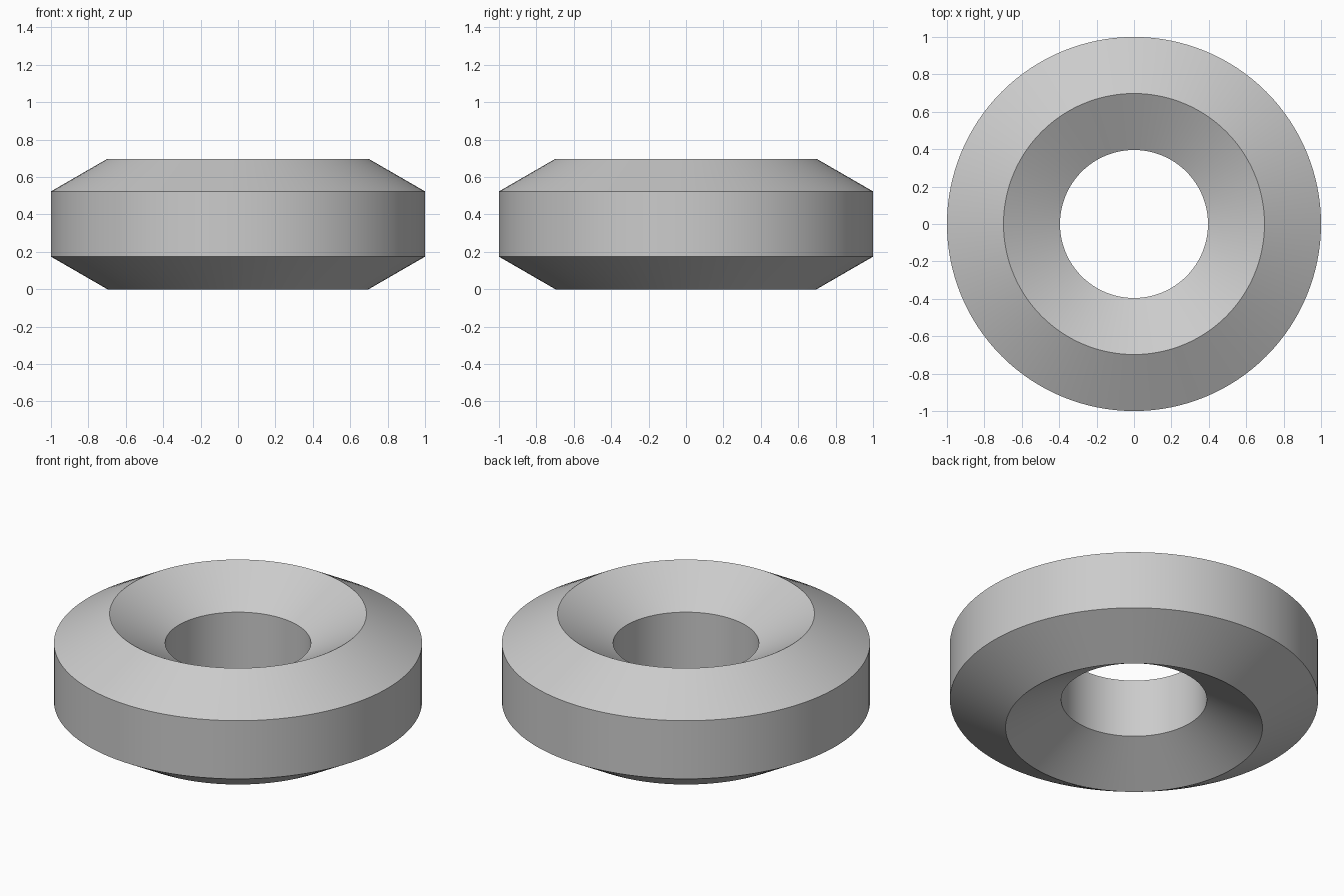
import bpy
import bmesh
from math import sin, cos, pi, sqrt

cube = bpy.data.objects.get("Cube")
if cube:
    bpy.data.objects.remove(cube, do_unlink=True)

SIDES = 6
SEGMENTS = 128
RING = 4 / (4 + sqrt(3))   # ring radius, twice the tube radius
TUBE = RING / 2

# Plain grey material
grey = bpy.data.materials.new("light_grey")
grey.use_nodes = True
colour = (0.6, 0.6, 0.6, 1)
grey.diffuse_color = colour
grey.node_tree.nodes["Principled BSDF"].inputs["Base Color"].default_value = colour

# Hexagonal section, standing on a corner, spun about the z axis
bm = bmesh.new()
angles = [pi / 2 + 2 * pi * i / SIDES for i in range(SIDES)]
section = [bm.verts.new((RING + TUBE * cos(a), 0, TUBE + TUBE * sin(a))) for a in angles]
edges = [bm.edges.new((section[i - 1], section[i])) for i in range(SIDES)]
bmesh.ops.spin(bm, geom=section + edges, cent=(0, 0, 0), axis=(0, 0, 1),
               angle=2 * pi, steps=SEGMENTS, use_merge=True)
bmesh.ops.remove_doubles(bm, verts=bm.verts[:], dist=1e-5)
bmesh.ops.recalc_face_normals(bm, faces=bm.faces[:])

mesh = bpy.data.meshes.new("hexagonal_ring")
bm.to_mesh(mesh)
bm.free()
mesh.materials.append(grey)
ring = bpy.data.objects.new("hexagonal_ring", mesh)
bpy.context.collection.objects.link(ring)

# Smooth around the ring, sharp at the section corners
bpy.ops.object.select_all(action="DESELECT")
ring.select_set(True)
bpy.context.view_layer.objects.active = ring
bpy.ops.object.shade_smooth_by_angle(angle=pi / 6)
